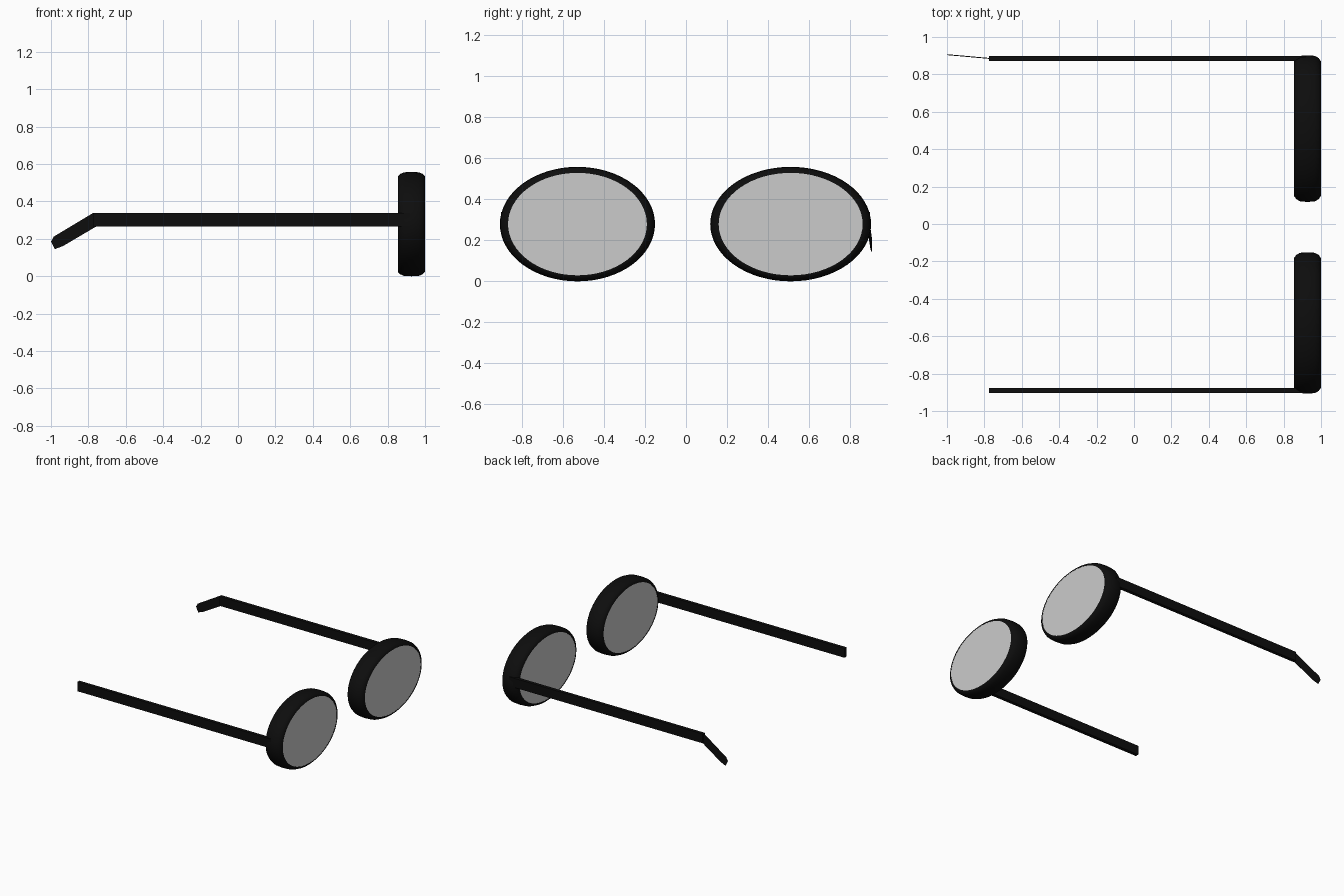
import bpy, bmesh, math

cube = bpy.data.objects.get("Cube")
if cube:
    bpy.data.objects.remove(cube, do_unlink=True)


def material(name, value):
    m = bpy.data.materials.new(name)
    col = (value, value, value, 1)
    m.diffuse_color = col
    m.use_nodes = True
    m.node_tree.nodes["Principled BSDF"].inputs["Base Color"].default_value = col
    return m


BLACK = material("black frame", 0.004)
GREY = material("grey lens", 0.6)
SEGMENTS = 64
RIM_X, RIM_Z, HALF_Z = 0.9275, 0.279, 0.279
LENS_SCALE = 0.895


def finish(bm, name, mat, smooth=False):
    bmesh.ops.recalc_face_normals(bm, faces=bm.faces)
    mesh = bpy.data.meshes.new(name)
    bm.to_mesh(mesh)
    bm.free()
    mesh.materials.append(mat)
    ob = bpy.data.objects.new(name, mesh)
    bpy.context.collection.objects.link(ob)
    if smooth:
        bpy.ops.object.select_all(action='DESELECT')
        ob.select_set(True)
        bpy.context.view_layer.objects.active = ob
        bpy.ops.object.shade_smooth_by_angle(angle=math.radians(40))
    return ob


def oval_loft(name, profile, cy, half_y, mat, capped):
    """Loft ovals along x from (x offset, scale) pairs; capped, or closed into a ring."""
    bm = bmesh.new()
    rings = []
    for dx, s in profile:
        rings.append([bm.verts.new((RIM_X + dx,
                                    cy + half_y * s * math.cos(math.tau * i / SEGMENTS),
                                    RIM_Z + HALF_Z * s * math.sin(math.tau * i / SEGMENTS)))
                      for i in range(SEGMENTS)])
    pairs = list(zip(rings, rings[1:]))
    if capped:
        bm.faces.new(rings[0])
        bm.faces.new(rings[-1])
    else:
        pairs.append((rings[-1], rings[0]))
    for a, b in pairs:
        for i in range(SEGMENTS):
            j = (i + 1) % SEGMENTS
            bm.faces.new((a[i], a[j], b[j], b[i]))
    return finish(bm, name, mat, True)


def side_plate(name, outline, thickness, mat):
    """Extrude a side outline of (x, y, z) points across y."""
    bm = bmesh.new()
    face = bm.faces.new([bm.verts.new((x, y - thickness / 2, z)) for x, y, z in outline])
    ext = bmesh.ops.extrude_face_region(bm, geom=[face])
    verts = [v for v in ext["geom"] if isinstance(v, bmesh.types.BMVert)]
    bmesh.ops.translate(bm, verts=verts, vec=(0, thickness, 0))
    return finish(bm, name, mat)


# Rounded rim section, from the back edge over the outside to the front edge
half = [(0.0725, LENS_SCALE), (0.0715, 0.92), (0.06, 0.962), (0.04, 0.992)]
rim_profile = [(-d, s) for d, s in half] + [(0, 1.0)] + [(d, s) for d, s in reversed(half)]
lens_profile = [(-0.071, LENS_SCALE + 0.002), (0.071, LENS_SCALE + 0.002)]

for side, cy, half_y, arm_y in (("left", 0.510, 0.392, 0.884),
                                ("right", -0.529, 0.378, -0.889)):
    oval_loft(side + "_rim", rim_profile, cy, half_y, BLACK, False)
    oval_loft(side + "_lens", lens_profile, cy, half_y, GREY, True)
    # Straight arm running back from the rim
    side_plate(side + "_arm",
               [(-0.775, arm_y, 0.265), (0.92, arm_y, 0.265),
                (0.92, arm_y, 0.338), (-0.775, arm_y, 0.338)], 0.027, BLACK)

# Thin bent ear tip, on one arm only
side_plate("ear_tip",
           [(-0.755, 0.884, 0.268), (-0.775, 0.885, 0.338), (-0.985, 0.904, 0.212),
            (-1.0, 0.905, 0.185), (-0.98, 0.904, 0.145), (-0.935, 0.900, 0.162)],
           0.004, BLACK)
